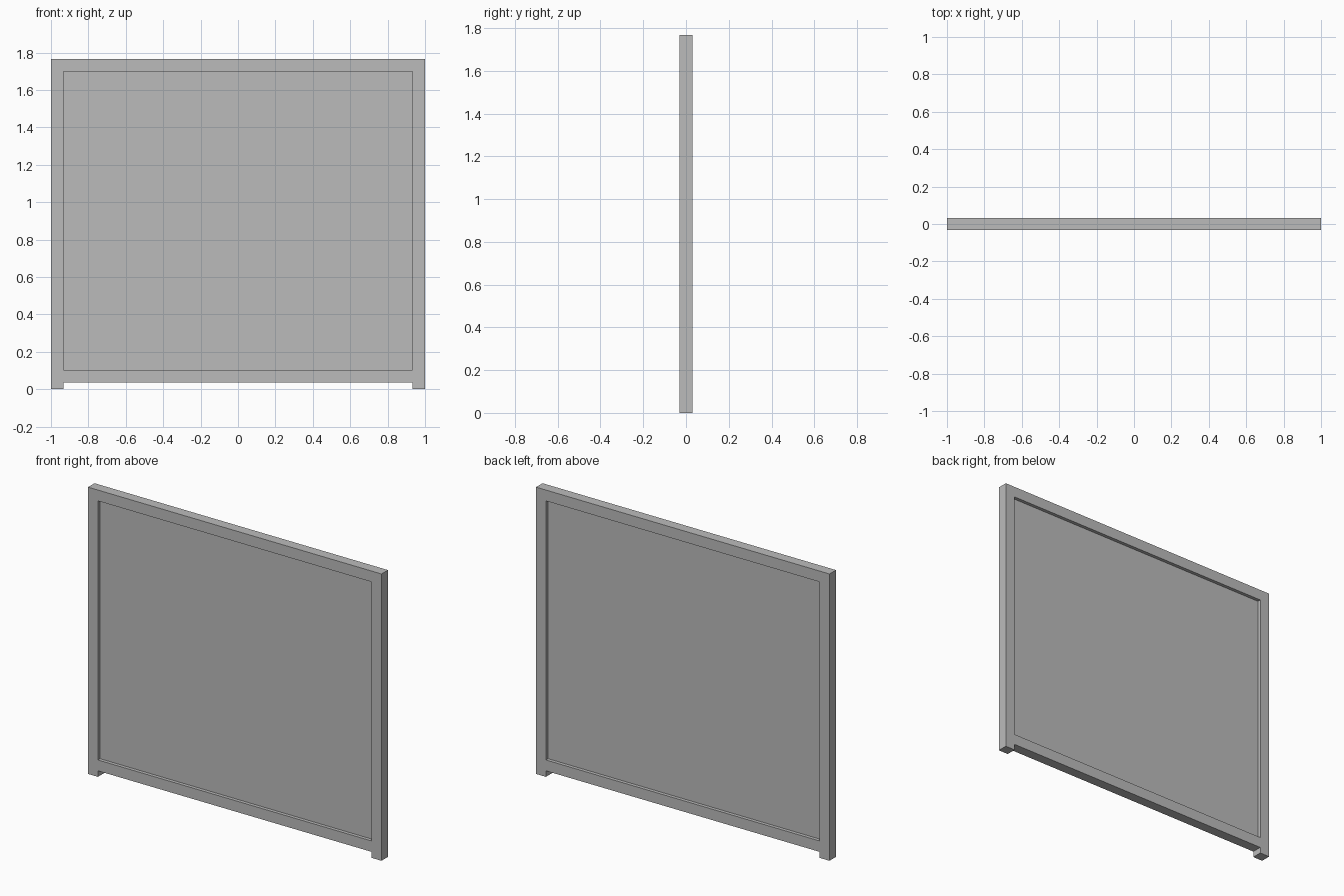
import bpy

cube = bpy.data.objects.get("Cube")
if cube:
    bpy.data.objects.remove(cube, do_unlink=True)

HEIGHT, DEPTH, BAR = 1.767, 0.063, 0.067
INNER = 1 - BAR              # half width of the opening
RAIL_BOTTOM = 0.037          # clearance between the feet
SILL = RAIL_BOTTOM + BAR     # lower edge of the opening
HEAD = HEIGHT - BAR          # upper edge of the opening

grey = bpy.data.materials.new("plain grey")
grey.use_nodes = True
colour = (0.5, 0.5, 0.5, 1)
grey.diffuse_color = colour
grey.node_tree.nodes["Principled BSDF"].inputs["Base Color"].default_value = colour


def box(name, x0, x1, z0, z1, depth):
    """Flat-faced box centred on y = 0."""
    bpy.ops.mesh.primitive_cube_add(size=1)
    obj = bpy.context.object
    obj.name = obj.data.name = name
    centre = ((x0 + x1) / 2, 0, (z0 + z1) / 2)
    size = (x1 - x0, depth, z1 - z0)
    for v in obj.data.vertices:
        v.co = [c + s * p for c, s, p in zip(centre, size, v.co)]
    obj.data.materials.append(grey)
    return obj


# Posts run the full height and form the feet
box("right_post", -1, -INNER, 0, HEIGHT, DEPTH)
box("left_post", INNER, 1, 0, HEIGHT, DEPTH)

# Rails between the posts
box("top_rail", -INNER, INNER, HEAD, HEIGHT, DEPTH)
box("bottom_rail", -INNER, INNER, RAIL_BOTTOM, SILL, DEPTH)

# Infill panel, recessed on both sides
box("infill_panel", -INNER, INNER, SILL, HEAD, DEPTH / 3)
